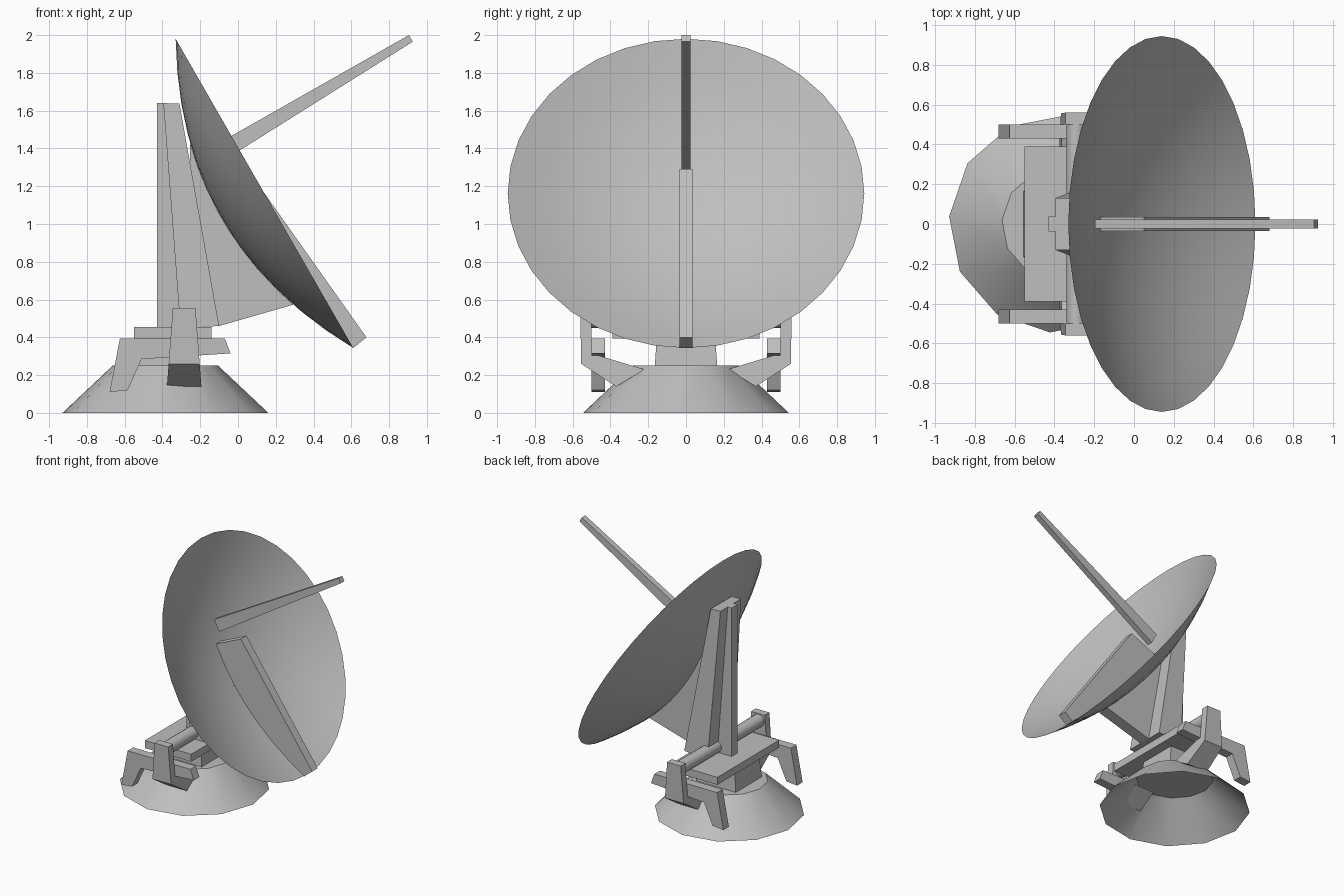
import bpy, bmesh, math
from mathutils import Vector, Matrix

cube = bpy.data.objects.get("Cube")
if cube:
    bpy.data.objects.remove(cube, do_unlink=True)

grey = bpy.data.materials.new("light grey")
grey.use_nodes = True
colour = (0.52, 0.52, 0.52, 1)
grey.diffuse_color = colour
grey.node_tree.nodes["Principled BSDF"].inputs["Base Color"].default_value = colour


def finish(name, bm, smooth=False, recalc=True):
    if recalc:
        bmesh.ops.recalc_face_normals(bm, faces=bm.faces)
    mesh = bpy.data.meshes.new(name)
    bm.to_mesh(mesh)
    bm.free()
    mesh.materials.append(grey)
    obj = bpy.data.objects.new(name, mesh)
    bpy.context.collection.objects.link(obj)
    if smooth:
        bpy.ops.object.select_all(action='DESELECT')
        bpy.context.view_layer.objects.active = obj
        obj.select_set(True)
        bpy.ops.object.shade_smooth_by_angle(angle=math.radians(35))
    return obj


def loft(name, ring_a, ring_b):
    """Solid between two matching outlines."""
    bm = bmesh.new()
    a = [bm.verts.new(p) for p in ring_a]
    b = [bm.verts.new(p) for p in ring_b]
    bm.faces.new(a)
    bm.faces.new(b[::-1])
    for i in range(len(a)):
        j = (i + 1) % len(a)
        bm.faces.new((a[i], b[i], b[j], a[j]))
    return finish(name, bm)


def side_plate(name, outline, y0, y1):
    """Extrude an x-z outline across y."""
    return loft(name, [(x, y0, z) for x, z in outline], [(x, y1, z) for x, z in outline])


def block(name, x0, x1, half_y, z0, z1):
    return side_plate(name, [(x0, z0), (x1, z0), (x1, z1), (x0, z1)], -half_y, half_y)


# Dish geometry: a paraboloid tilted up by thirty degrees
RADIUS, DEPTH = 0.944, 0.262
CENTRE = Vector((0.14, 0, 1.162))
NORMAL = Vector((0.867, 0, 0.498))
UP = Vector((-0.498, 0, 0.867))


def dish_point(r, angle=0.0):
    height = -DEPTH * (1 - (r / RADIUS) ** 2)
    side = Vector((0, 1, 0))
    return CENTRE + UP * r * math.cos(angle) + side * r * math.sin(angle) + NORMAL * height


def dish_curve(t0, t1, steps=8):
    points = [dish_point(t0 + (t1 - t0) * i / steps) for i in range(steps + 1)]
    return [(p.x, p.z) for p in points]


# Dish
bm = bmesh.new()
SIDES = 36
middle = bm.verts.new(dish_point(0))
previous = None
for k in range(1, 7):
    ring = [bm.verts.new(dish_point(RADIUS * k / 6, math.tau * i / SIDES)) for i in range(SIDES)]
    for i in range(SIDES):
        j = (i + 1) % SIDES
        if previous:
            bm.faces.new((previous[i], ring[i], ring[j], previous[j]))
        else:
            bm.faces.new((middle, ring[i], ring[j]))
    previous = ring
finish("dish", bm, smooth=True, recalc=False)

# Rib inside the dish and the feed boom
side_plate("dish_rib", dish_curve(0.18, -RADIUS) + [(0.68, 0.4), (0.05, 1.29)], -0.035, 0.035)
side_plate("feed_boom", [(0.905, 2.0), (0.925, 1.965), (-0.15, 1.29), (-0.195, 1.375)],
           -0.023, 0.023)

# Rear support: fin, tapered column and back rib
side_plate("support_fin", dish_curve(0.43, -0.587) + [(-0.1, 0.46), (-0.25, 0.46)], -0.045, 0.045)
column = [(-0.395, 1.64, 0.13), (-0.31, 1.637, 0.13), (-0.1, 0.46, 0.165), (-0.305, 0.45, 0.165)]
loft("support_column", [(x, -w, z) for x, z, w in column], [(x, w, z) for x, z, w in column])
side_plate("support_back_rib", [(-0.43, 0.45), (-0.43, 1.64), (-0.39, 1.64), (-0.3, 0.45)],
           -0.038, 0.038)

# Deck and pedestal
block("deck", -0.55, -0.14, 0.39, 0.395, 0.455)
corners = ((-1, -1), (1, -1), (1, 1), (-1, 1))
loft("pedestal",
     [(-0.38 + 0.175 * sx, 0.165 * sy, 0.25) for sx, sy in corners],
     [(-0.38 + 0.16 * sx, 0.155 * sy, 0.395) for sx, sy in corners])

# Axle
bm = bmesh.new()
bmesh.ops.create_cone(bm, cap_ends=True, segments=16, radius1=0.05, radius2=0.05, depth=1.04,
                      matrix=Matrix.Translation((-0.29, 0, 0.5)) @ Matrix.Rotation(math.pi / 2, 4, 'X'))
finish("axle", bm, smooth=True)

# Side arms and brackets, mirrored
arm = [(0.5, 0.555), (0.56, 0.555), (0.555, 0.26), (0.37, 0.14), (0.22, 0.23), (0.5, 0.315)]
bracket = [(-0.625, 0.395), (-0.07, 0.395), (-0.04, 0.315), (-0.51, 0.285),
           (-0.585, 0.12), (-0.68, 0.11)]
for side, label in ((1, "rear"), (-1, "front")):
    def arm_ring(direction):
        return [(-0.285 + direction * (0.06 + 0.075 * (0.555 - z)), side * y, z) for y, z in arm]
    loft(label + "_arm", arm_ring(-1), arm_ring(1))
    side_plate(label + "_bracket", bracket, side * 0.43, side * 0.5)

# Hollow base cone with a closed top and open underside
bm = bmesh.new()
angles = [math.radians(30 * i - 4) for i in range(12)]
low, high = [[bm.verts.new((-0.384 + r * math.cos(a), r * math.sin(a), z)) for a in angles]
             for r, z in ((0.546, 0), (0.28, 0.25))]
for i in range(12):
    j = (i + 1) % 12
    bm.faces.new((low[i], low[j], high[j], high[i]))
bm.faces.new(high)
finish("base_cone", bm, smooth=True, recalc=False)
